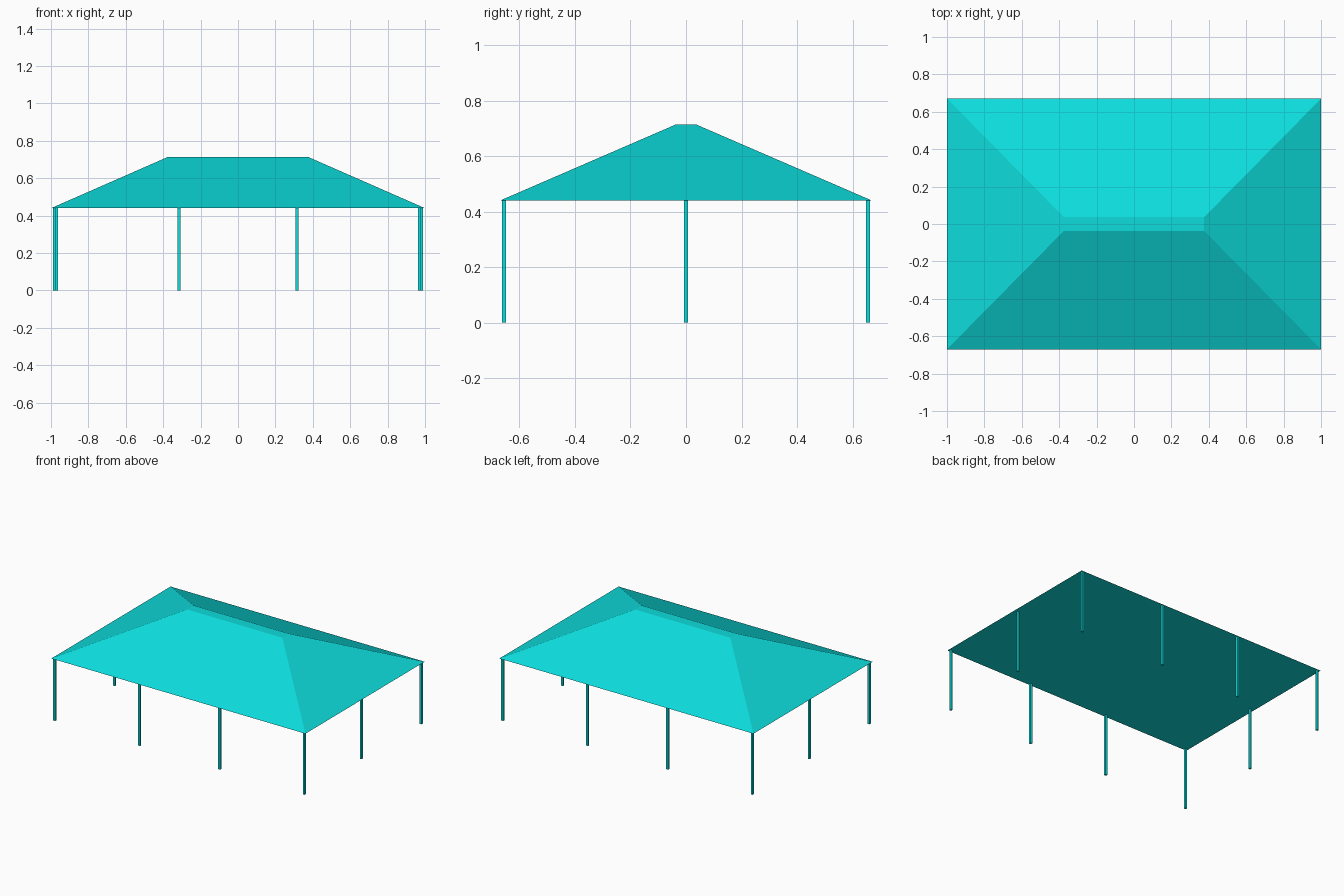
import bpy
import bmesh

cube = bpy.data.objects.get("Cube")
if cube:
    bpy.data.objects.remove(cube, do_unlink=True)

teal = bpy.data.materials.new("turquoise")
teal.use_nodes = True
colour = (0.004, 0.72, 0.72, 1)
teal.diffuse_color = colour
teal.node_tree.nodes["Principled BSDF"].inputs["Base Color"].default_value = colour

EAVE, RIDGE = 0.44, 0.714
POST = 0.015


def add_object(name, bm):
    bmesh.ops.recalc_face_normals(bm, faces=bm.faces[:])
    mesh = bpy.data.meshes.new(name)
    bm.to_mesh(mesh)
    bm.free()
    mesh.materials.append(teal)
    obj = bpy.data.objects.new(name, mesh)
    bpy.context.collection.objects.link(obj)
    return obj


def tapered_block(name, centre, bottom, top, z0, z1):
    """Box between two rectangles given by their half sizes."""
    bm = bmesh.new()
    bmesh.ops.create_cube(bm, size=2)
    for v in bm.verts:
        half, z = (top, z1) if v.co.z > 0 else (bottom, z0)
        v.co = (centre[0] + v.co.x * half[0], centre[1] + v.co.y * half[1], z)
    return add_object(name, bm)


# Hipped roof with a narrow flat top and a closed underside
tapered_block("roof", (0, 0), (1, 0.67), (0.375, 0.037), EAVE, RIDGE)

# Posts: four corners, two along each long side, one on each short side
half = (POST / 2, POST / 2)
for sx, side in ((1, "left"), (-1, "right")):
    for sy, end in ((-1, "front"), (1, "back")):
        for x, kind in ((0.982, "corner"), (0.315, "middle")):
            tapered_block(f"{end}_{side}_{kind}_post", (sx * x, sy * 0.656),
                          half, half, 0, EAVE)
    tapered_block(f"{side}_side_post", (sx * 0.971, 0), half, half, 0, EAVE)
